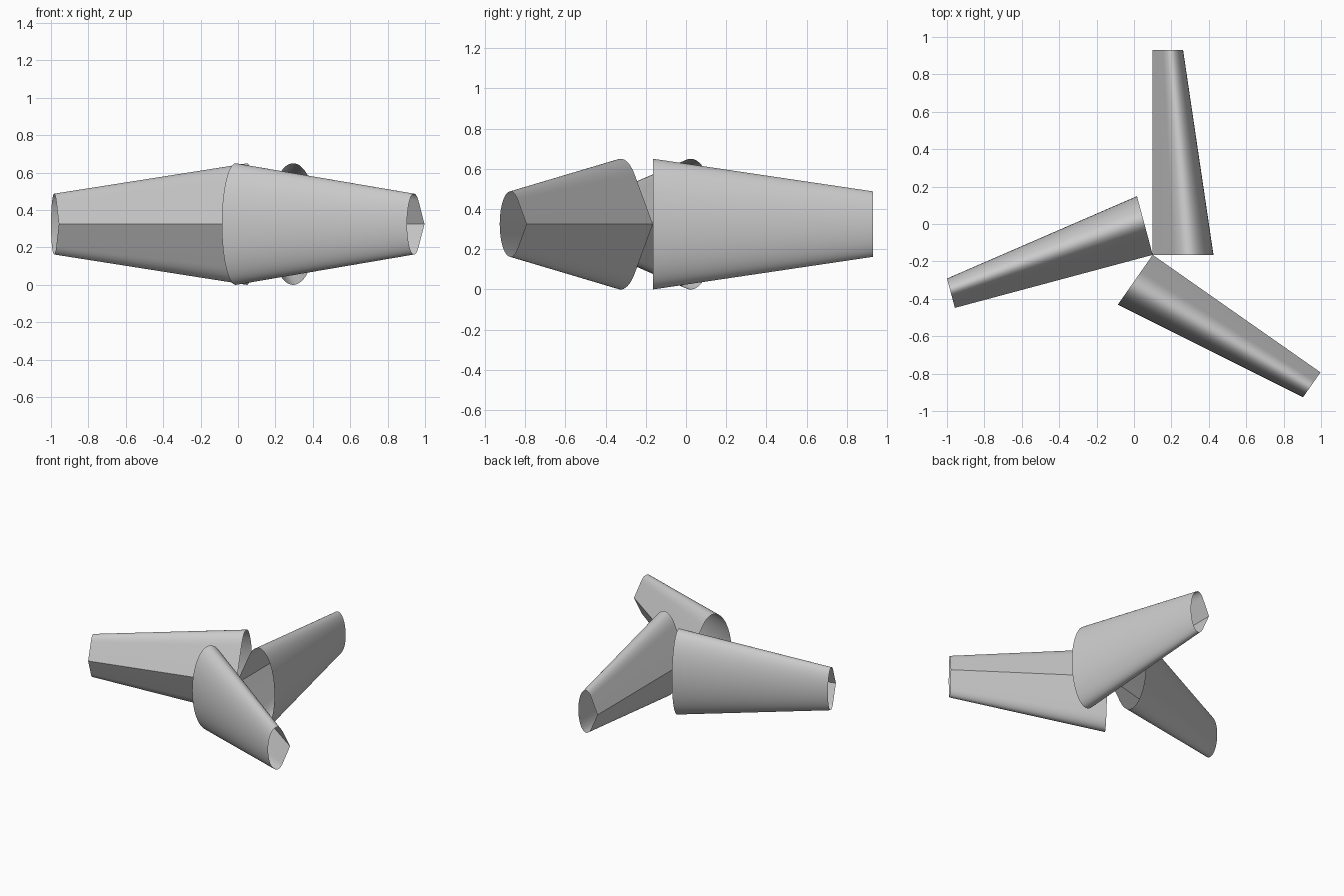
import bpy, bmesh
from math import cos, sin, acos, radians
from mathutils import Matrix, Vector

if "Cube" in bpy.data.objects:
    bpy.data.objects.remove(bpy.data.objects["Cube"])

grey = bpy.data.materials.new("plain grey")
grey.use_nodes = True
colour = (0.6, 0.6, 0.6, 1)
grey.diffuse_color = colour
grey.node_tree.nodes["Principled BSDF"].inputs["Base Color"].default_value = colour

HUB = Vector((0.1, -0.165, 0.325))   # point where the creased edges meet
CHORD, HALF_HEIGHT, LENGTH, TIP_SCALE = 0.325, 0.325, 1.095, 0.5
ARC_STEPS = 56


def teardrop():
    """Pointed edge at the origin, straight flanks tangent to an elliptical nose."""
    centre, radius = 0.6, 0.4
    sweep = acos(-radius / centre)
    pts = [(0, 0)]
    for i in range(ARC_STEPS + 1):
        a = -sweep + 2 * sweep * i / ARC_STEPS
        pts.append(((centre + radius * cos(a)) * CHORD, sin(a) * HALF_HEIGHT))
    return pts


def tapered_blade(name, degrees):
    """Open-ended tube that shrinks towards its creased edge."""
    bm = bmesh.new()
    section = teardrop()
    base = [bm.verts.new((x, 0, z)) for x, z in section]
    tip = [bm.verts.new((x * TIP_SCALE, LENGTH, z * TIP_SCALE)) for x, z in section]
    n = len(section)
    for i in range(n):
        j = (i + 1) % n
        bm.faces.new((base[i], tip[i], tip[j], base[j]))
    bm.transform(Matrix.Translation(HUB) @ Matrix.Rotation(radians(degrees), 4, "Z"))
    mesh = bpy.data.meshes.new(name)
    bm.to_mesh(mesh)
    bm.free()
    mesh.materials.append(grey)
    obj = bpy.data.objects.new(name, mesh)
    bpy.context.collection.objects.link(obj)
    bpy.ops.object.select_all(action="DESELECT")
    obj.select_set(True)
    bpy.context.view_layer.objects.active = obj
    bpy.ops.object.shade_smooth_by_angle(angle=radians(30))


# Three blades around the hub
for blade_name, turn in (("back_blade", 0), ("right_blade", 105), ("left_blade", -125)):
    tapered_blade(blade_name, turn)
